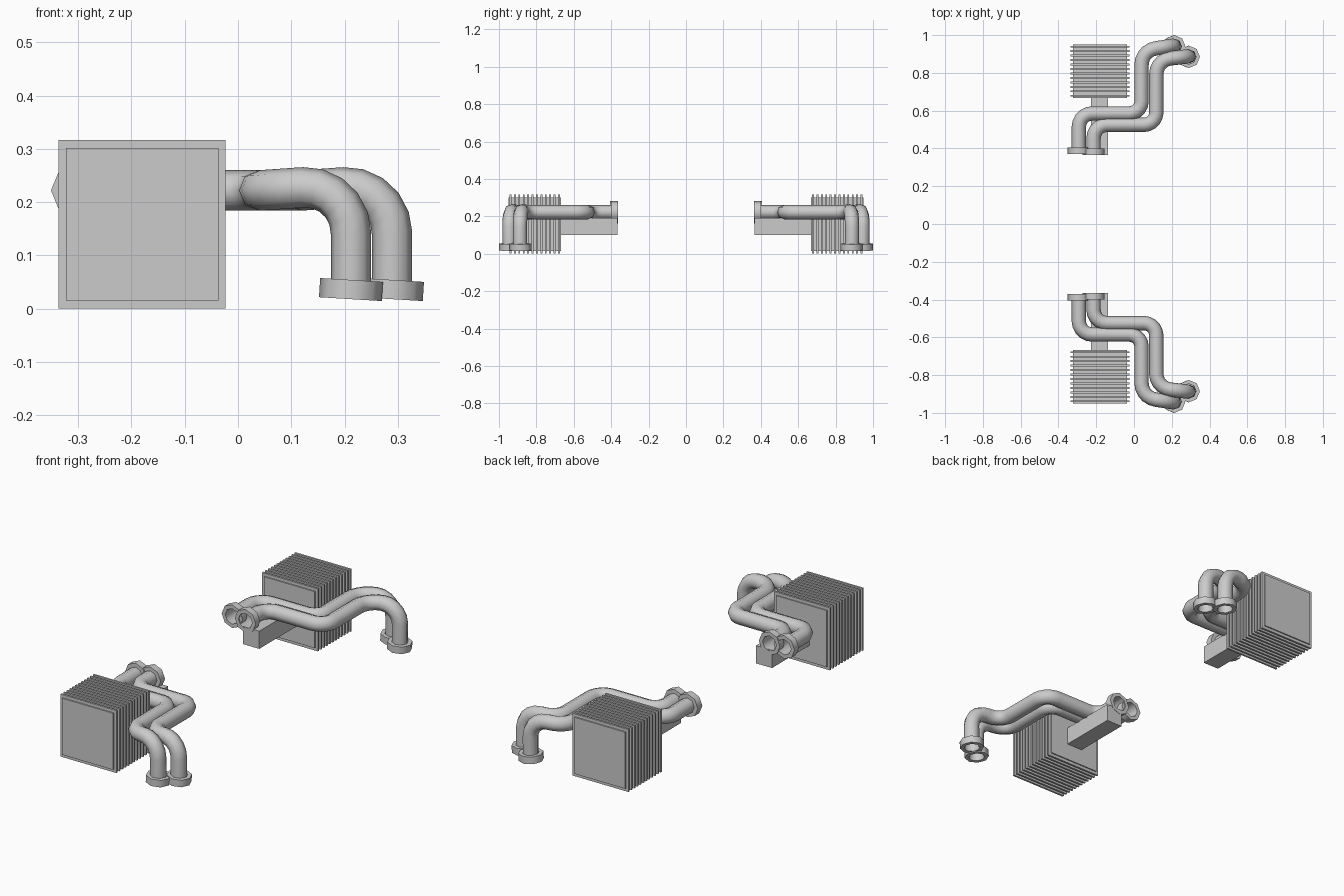
import bpy, bmesh, math
from mathutils import Vector, Matrix

if "Cube" in bpy.data.objects:
    bpy.data.objects.remove(bpy.data.objects["Cube"])


def finish(obj, smooth=False):
    """Mirror to the other side of the engine, optional smooth shading."""
    m = obj.modifiers.new("other_side", 'MIRROR')
    m.use_axis = (False, True, False)
    m.use_mirror_merge = False
    bpy.ops.object.select_all(action='DESELECT')
    bpy.context.view_layer.objects.active = obj
    obj.select_set(True)
    bpy.ops.object.modifier_apply(modifier=m.name)
    if smooth:
        bpy.ops.object.shade_smooth_by_angle(angle=math.radians(55))


def mesh_object(name, bm):
    bmesh.ops.recalc_face_normals(bm, faces=bm.faces)
    me = bpy.data.meshes.new(name)
    bm.to_mesh(me)
    bm.free()
    obj = bpy.data.objects.new(name, me)
    bpy.context.collection.objects.link(obj)
    return obj


def add_box(bm, lo, hi):
    lo, hi = Vector(lo), Vector(hi)
    mat = Matrix.Translation((lo + hi) / 2) @ Matrix.Diagonal((*(hi - lo), 1))
    bmesh.ops.create_cube(bm, size=1, matrix=mat)


def rounded_path(corners, radii, steps=5):
    """Replace each inner corner by an arc with the given setback."""
    pts = [Vector(c) for c in corners]
    out = [pts[0]]
    for i, r in enumerate(radii, 1):
        p = pts[i]
        a = p + (pts[i - 1] - p).normalized() * r
        b = p + (pts[i + 1] - p).normalized() * r
        # circular arc through a and b, tangent to both legs
        half = (a - p).angle(b - p) / 2
        c = p + ((a + b) / 2 - p).normalized() * (r / math.cos(half))
        total = (a - c).angle(b - c)
        for k in range(steps + 1):
            t = k / steps
            s = math.sin(total)
            out.append(c + (a - c) * (math.sin((1 - t) * total) / s)
                       + (b - c) * (math.sin(t * total) / s))
    out.append(pts[-1])
    return out


def pipe(name, points, radius=0.038):
    cu = bpy.data.curves.new(name, 'CURVE')
    cu.dimensions = '3D'
    cu.bevel_depth = radius
    cu.bevel_resolution = 2
    sp = cu.splines.new('POLY')
    sp.points.add(len(points) - 1)
    for q, p in zip(sp.points, points):
        q.co = (*p, 1)
    obj = bpy.data.objects.new(name, cu)
    bpy.context.collection.objects.link(obj)
    bpy.ops.object.select_all(action='DESELECT')
    bpy.context.view_layer.objects.active = obj
    obj.select_set(True)
    bpy.ops.object.convert(target='MESH')
    finish(bpy.context.view_layer.objects.active, True)


def flange(name, centre, rot, outer=0.059, inner=0.039, height=0.036, n=8):
    bm = bmesh.new()
    h = height / 2
    mat = Matrix.Translation(centre) @ rot
    rings = []
    for r, z in ((outer, -h), (outer, h), (inner, h), (inner, -h)):
        rings.append([bm.verts.new(mat @ Vector((r * math.cos(2 * math.pi * k / n),
                                                 r * math.sin(2 * math.pi * k / n), z)))
                      for k in range(n)])
    for i in range(4):
        a, b = rings[i], rings[(i + 1) % 4]
        for k in range(n):
            j = (k + 1) % n
            bm.faces.new((a[k], a[j], b[j], b[k]))
    finish(mesh_object(name, bm), True)


# Cylinder block core
bm = bmesh.new()
add_box(bm, (-0.323, 0.668, 0.015), (-0.037, 0.95, 0.302))
finish(mesh_object("cylinder_core", bm))

# Cooling fins
bm = bmesh.new()
for i in range(12):
    y = 0.679 + i * 0.0236
    add_box(bm, (-0.337, y - 0.005, 0.0), (-0.023, y + 0.005, 0.317))
finish(mesh_object("cooling_fins", bm))

# Square mounting arm
bm = bmesh.new()
add_box(bm, (-0.227, 0.366, 0.10), (-0.137, 0.68, 0.19))
finish(mesh_object("mounting_arm", bm))

# Two exhaust pipes per side with collars at both ends
Z = 0.222
routes = {
    "outer": [(-0.292, 0.378, Z), (-0.292, 0.585, Z), (0.04, 0.585, Z),
              (0.04, 0.918, Z), (0.212, 0.945, 0.234), (0.212, 0.943, 0.025)],
    "inner": [(-0.214, 0.372, Z), (-0.214, 0.525, Z), (0.118, 0.525, Z),
              (0.118, 0.868, Z), (0.289, 0.888, 0.234), (0.289, 0.887, 0.025)],
}
for key, pts in routes.items():
    pipe(key + "_exhaust_pipe", rounded_path(pts, (0.07, 0.065, 0.075, 0.092)))
    s, e = pts[0], pts[-1]
    flange(key + "_rear_collar", (s[0], s[1] + 0.01, s[2]),
           Matrix.Rotation(math.radians(90), 4, 'X'))
    flange(key + "_lower_collar", (e[0], e[1] - 0.002, 0.036),
           Matrix.Rotation(math.radians(3.5), 4, 'Y'))
